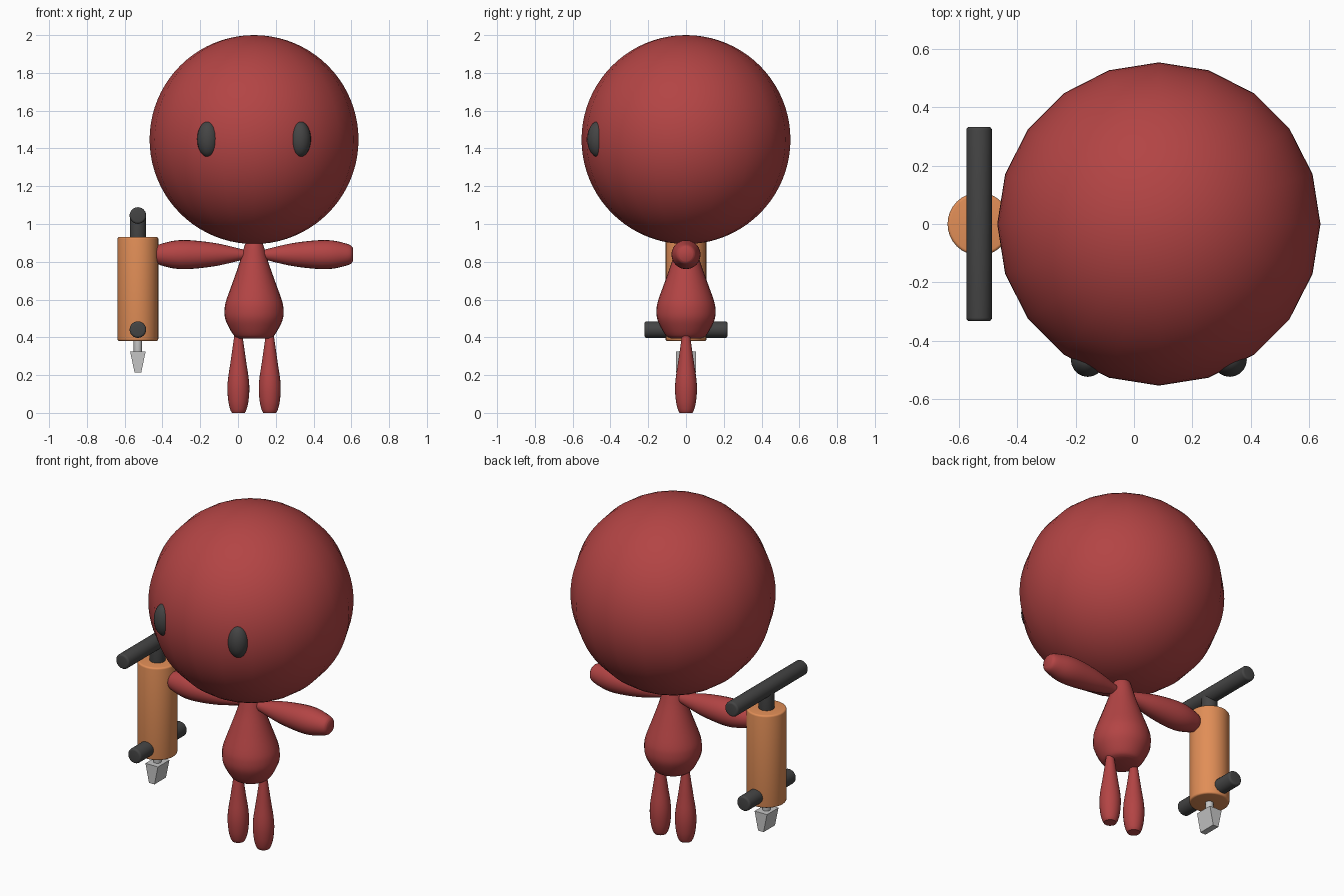
import bpy, bmesh, math
from mathutils import Matrix, Vector

if "Cube" in bpy.data.objects:
    bpy.data.objects.remove(bpy.data.objects["Cube"])

CX = 0.085      # figure centre line
TX = -0.53      # tool centre line


def material(name, rgb):
    m = bpy.data.materials.new(name)
    m.diffuse_color = (*rgb, 1)
    m.use_nodes = True
    m.node_tree.nodes["Principled BSDF"].inputs["Base Color"].default_value = m.diffuse_color
    return m


RED = material("red", (0.45, 0.058, 0.058))
DARK = material("charcoal", (0.058, 0.058, 0.058))
ORANGE = material("orange", (0.75, 0.27, 0.095))
STEEL = material("steel", (0.56, 0.56, 0.56))


def finish(name, bm, mat, angle=40):
    bmesh.ops.recalc_face_normals(bm, faces=bm.faces)
    me = bpy.data.meshes.new(name)
    bm.to_mesh(me)
    bm.free()
    me.materials.append(mat)
    ob = bpy.data.objects.new(name, me)
    bpy.context.collection.objects.link(ob)
    bpy.ops.object.select_all(action='DESELECT')
    ob.select_set(True)
    bpy.context.view_layer.objects.active = ob
    if angle:
        bpy.ops.object.shade_smooth_by_angle(angle=math.radians(angle))
    return ob


def smooth_profile(pts, steps=4):
    """Catmull-Rom curve through (radius, height) points."""
    p = [Vector(q) for q in pts]
    p = [2 * p[0] - p[1]] + p + [2 * p[-1] - p[-2]]
    out = []
    for a, b, c, d in zip(p, p[1:], p[2:], p[3:]):
        for i in range(steps):
            t = i / steps
            out.append(0.5 * (2 * b + (c - a) * t + (2 * a - 5 * b + 4 * c - d) * t * t
                              + (3 * b - a - 3 * c + d) * t ** 3))
    return out + [p[-2]]


def lathe(name, profile, mat, matrix, segs=24, angle=40):
    """Spin a (radius, height) profile around local z and cap both ends."""
    bm = bmesh.new()
    rings = [[bm.verts.new((r * math.cos(2 * math.pi * k / segs),
                            r * math.sin(2 * math.pi * k / segs), h))
              for k in range(segs)] for r, h in profile]
    for a, b in zip(rings, rings[1:]):
        for k in range(segs):
            n = (k + 1) % segs
            bm.faces.new((a[k], a[n], b[n], b[k]))
    bm.faces.new(rings[0][::-1])
    bm.faces.new(rings[-1])
    bm.transform(matrix)
    return finish(name, bm, mat, angle)


def rod(name, r, length, mat, loc, along_y=False, bevel=0.012, segs=24):
    """Centred cylinder with rounded rims."""
    h = length / 2
    arc = [(r - bevel + bevel * math.sin(a), h - bevel + bevel * math.cos(a))
           for a in (i * math.pi / 8 for i in range(5))]
    prof = [(q, -z) for q, z in arc] + arc[::-1]
    m = Matrix.Translation(loc)
    if along_y:
        m = m @ Matrix.Rotation(math.pi / 2, 4, 'X')
    return lathe(name, prof, mat, m, segs, 50)


def ball(name, loc, scale, mat, segs, rings):
    bm = bmesh.new()
    bmesh.ops.create_uvsphere(bm, u_segments=segs, v_segments=rings, radius=1)
    bm.transform(Matrix.Translation(loc) @ Matrix.Diagonal((*scale, 1)))
    return finish(name, bm, mat, 60)


# Head and eyes
ball("head", (CX, 0, 1.447), (0.553, 0.553, 0.553), RED, 20, 40)
for side, label in ((-1, "left"), (1, "right")):
    ball(label + "_eye", (CX + side * 0.243, -0.465, 1.449),
         (0.058, 0.058, 0.095), DARK, 20, 20)

# Pear-shaped body
body = [(0.08, 0.394), (0.105, 0.408), (0.132, 0.45), (0.153, 0.50), (0.156, 0.55),
        (0.146, 0.60), (0.11, 0.70), (0.075, 0.80), (0.052, 0.88), (0.035, 0.92)]
lathe("body", smooth_profile(body), RED, Matrix.Translation((CX, 0, 0)), 24, 60)

# Teardrop limbs, one of each per side
leg = [(0.034, 0.0), (0.043, 0.018), (0.053, 0.06), (0.058, 0.12), (0.055, 0.18),
       (0.043, 0.26), (0.03, 0.35), (0.02, 0.42)]
arm = [(0.02, 0.02), (0.03, 0.07), (0.045, 0.13), (0.060, 0.20), (0.071, 0.28),
       (0.077, 0.36), (0.074, 0.42), (0.062, 0.475), (0.050, 0.510), (0.036, 0.523)]
for side, label in ((-1, "left"), (1, "right")):
    lathe(label + "_leg", smooth_profile(leg), RED,
          Matrix.Translation((CX + side * 0.083, 0, 0)), 24, 60)
    lathe(label + "_arm", smooth_profile(arm), RED,
          Matrix.Translation((CX, 0, 0.838)) @ Matrix.Rotation(side * math.pi / 2, 4, 'Y'),
          24, 60)

# Hand-held breaker: barrel, handle and pegs
rod("tool_barrel", 0.108, 0.55, ORANGE, (TX, 0, 0.656), bevel=0.01, segs=32)
rod("tool_neck", 0.043, 0.16, DARK, (TX, 0, 0.985))
rod("tool_handle", 0.044, 0.665, DARK, (TX, 0, 1.045), True)
rod("tool_pegs", 0.044, 0.44, DARK, (TX, 0, 0.441), True)

# Chisel shank and wedge bit
rod("chisel_shank", 0.022, 0.09, STEEL, (TX, 0, 0.36), bevel=0.002, segs=16)
bm = bmesh.new()
bmesh.ops.create_cube(bm, size=2)
for v in bm.verts:
    top = v.co.z > 0
    v.co = (TX + v.co.x * (0.041 if top else 0.018),
            v.co.y * 0.054, 0.325 if top else 0.215)
finish("chisel_bit", bm, STEEL, 0)
